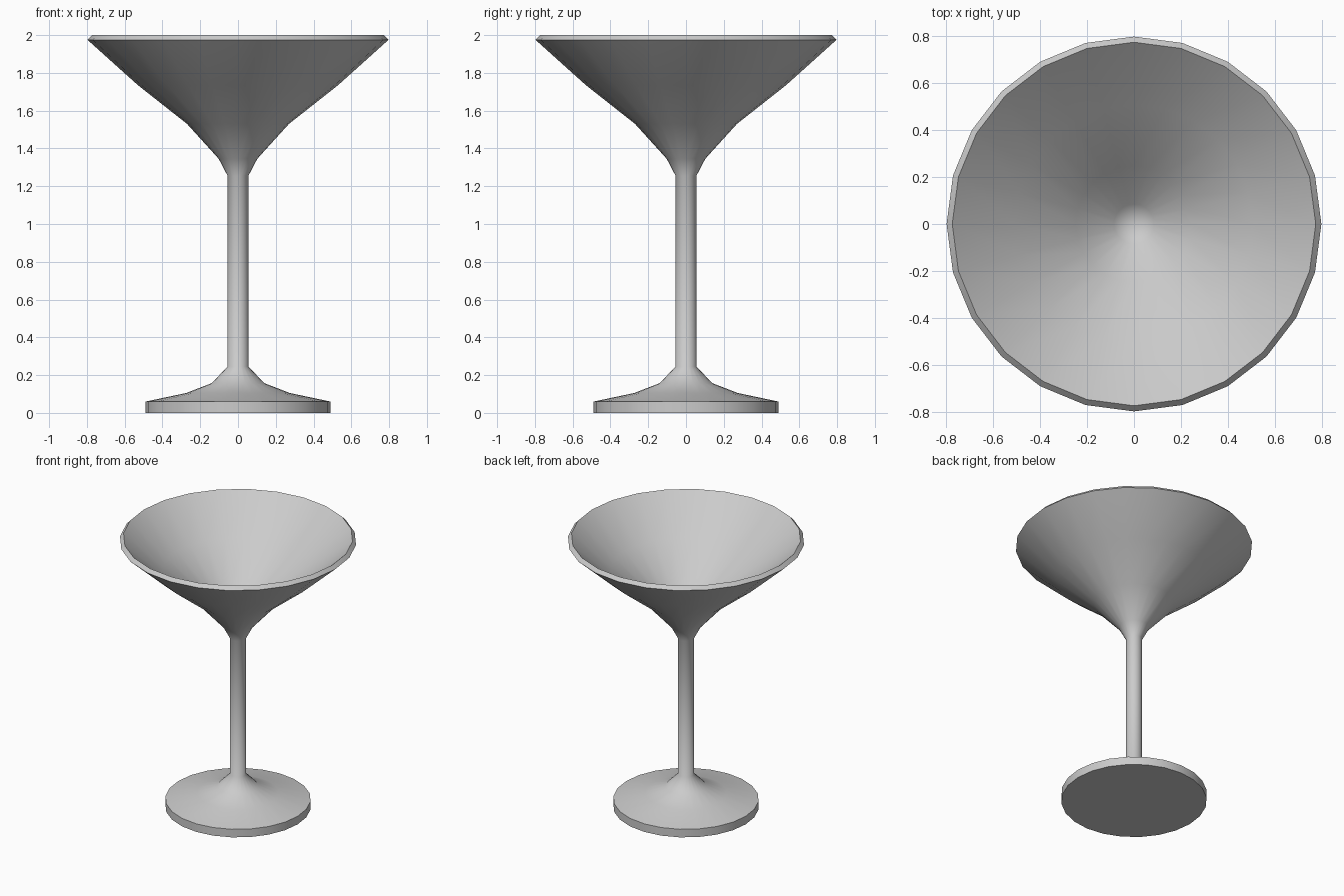
import bpy, bmesh, math

if "Cube" in bpy.data.objects:
    bpy.data.objects.remove(bpy.data.objects["Cube"])

SEGMENTS = 24


def lathe(name, profile):
    """Revolve an (r, z) profile around the z axis."""
    bm = bmesh.new()
    verts = [bm.verts.new((0, r, z)) for r, z in profile]
    edges = [bm.edges.new(pair) for pair in zip(verts, verts[1:])]
    bmesh.ops.spin(bm, geom=verts + edges, axis=(0, 0, 1), cent=(0, 0, 0),
                   angle=math.tau, steps=SEGMENTS, use_duplicate=False)
    bmesh.ops.remove_doubles(bm, verts=bm.verts, dist=0.0005)
    bmesh.ops.recalc_face_normals(bm, faces=bm.faces)
    mesh = bpy.data.meshes.new(name)
    bm.to_mesh(mesh)
    bm.free()
    obj = bpy.data.objects.new(name, mesh)
    bpy.context.collection.objects.link(obj)
    bpy.ops.object.select_all(action='DESELECT')
    obj.select_set(True)
    bpy.context.view_layer.objects.active = obj
    bpy.ops.object.shade_smooth_by_angle(angle=math.radians(50))
    return obj


# Foot, stem and outside of the bowl
outside = [(0, 0), (0.49, 0), (0.49, 0.06), (0.275, 0.105), (0.14, 0.157),
           (0.055, 0.245), (0.055, 1.255), (0.102, 1.345), (0.27, 1.53),
           (0.53, 1.735), (0.797, 1.975)]

# Bevelled rim and inside of the bowl
inside = [(0.773, 2.0), (0.507, 1.762), (0.248, 1.558), (0.085, 1.378),
          (0, 1.335)]

lathe("cocktail_glass", outside + inside)
